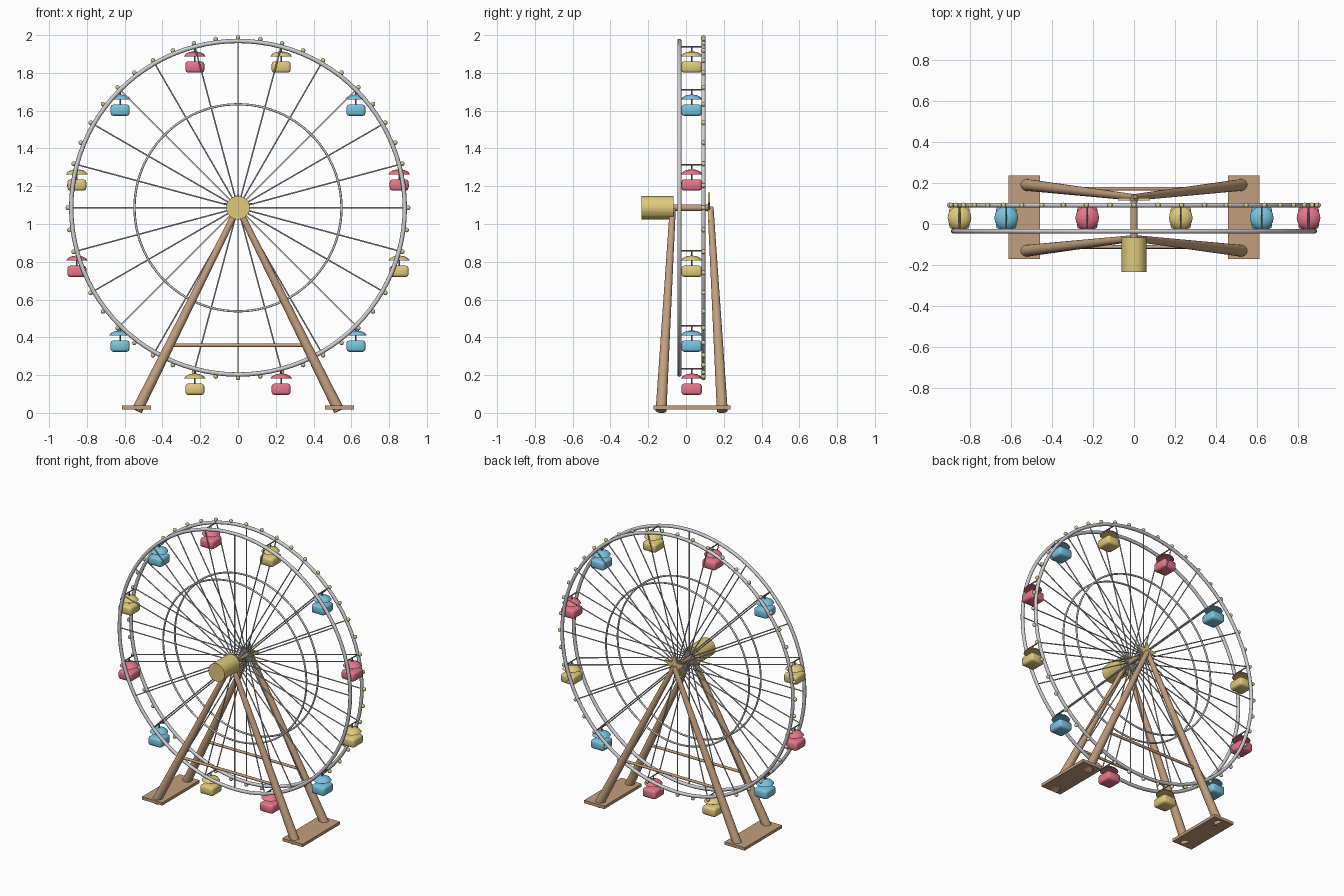
import bpy, bmesh
from math import sin, cos, pi, radians
from mathutils import Vector, Matrix

if "Cube" in bpy.data.objects:
    bpy.data.objects.remove(bpy.data.objects["Cube"], do_unlink=True)

HUB_Z = 1.086       # wheel centre height
RIM = 0.883         # wheel radius
MID_Y = 0.03        # plane halfway between the two rims
FRONT_Y, BACK_Y = -0.035, 0.092


def material(name, rgb):
    m = bpy.data.materials.new(name)
    m.use_nodes = True
    m.diffuse_color = (*rgb, 1)
    m.node_tree.nodes["Principled BSDF"].inputs["Base Color"].default_value = (*rgb, 1)
    return m


TAN = material("tan wood", (0.54, 0.35, 0.21))
YELLOW = material("yellow", (0.74, 0.6, 0.2))
BULB = material("pale yellow", (0.68, 0.63, 0.32))
BLUE = material("blue", (0.19, 0.56, 0.74))
RED = material("red", (0.8, 0.18, 0.26))
SILVER = material("silver", (0.63, 0.63, 0.66))
STEEL = material("grey steel", (0.25, 0.25, 0.27))


def finish(bm, name, mat, angle=40):
    bmesh.ops.recalc_face_normals(bm, faces=bm.faces)
    mesh = bpy.data.meshes.new(name)
    bm.to_mesh(mesh)
    bm.free()
    mesh.materials.append(mat)
    mesh.shade_smooth()
    mesh.set_sharp_from_angle(angle=radians(angle))
    obj = bpy.data.objects.new(name, mesh)
    bpy.context.collection.objects.link(obj)
    return obj


def rod(bm, a, b, r1, r2=None, sides=12):
    """Capped rod, optionally tapered, from point a to point b."""
    a, b = Vector(a), Vector(b)
    d = b - a
    turn = d.to_track_quat('Z', 'Y').to_matrix().to_4x4()
    bmesh.ops.create_cone(bm, cap_ends=True, segments=sides, radius1=r1,
                          radius2=r1 if r2 is None else r2, depth=d.length,
                          matrix=Matrix.Translation((a + b) / 2) @ turn)


def box(bm, centre, size):
    bmesh.ops.create_cube(bm, size=1, matrix=Matrix.Translation(centre)
                          @ Matrix.Diagonal((*size, 1)))


def lathe(bm, profile, centre, sides):
    """Spin a (radius, height) profile about a vertical axis."""
    c = Vector(centre)
    verts = [bm.verts.new(c + Vector((r, 0, z))) for r, z in profile]
    edges = [bm.edges.new(pair) for pair in zip(verts, verts[1:])]
    bmesh.ops.spin(bm, geom=verts + edges, cent=c, axis=(0, 0, 1),
                   angle=2 * pi, steps=sides, use_duplicate=False)
    bmesh.ops.remove_doubles(bm, verts=bm.verts, dist=0.0001)


def hoop(name, radius, tube, y, mat, steps=96, sides=10):
    """Round tube bent into a wheel ring."""
    bm = bmesh.new()
    rings = []
    for i in range(steps):
        a = 2 * pi * i / steps
        ring = []
        for j in range(sides):
            t = 2 * pi * j / sides
            r = radius + tube * cos(t)
            ring.append(bm.verts.new((r * sin(a), y + tube * sin(t), HUB_Z + r * cos(a))))
        rings.append(ring)
    for i in range(steps):
        p, q = rings[i], rings[(i + 1) % steps]
        for j in range(sides):
            k = (j + 1) % sides
            bm.faces.new((p[j], p[k], q[k], q[j]))
    return finish(bm, name, mat, 60)


def on_wheel(degrees, radius, y):
    a = radians(degrees)
    return Vector((radius * sin(a), y, HUB_Z + radius * cos(a)))


# Wheel sides: outer rim, inner ring and spokes
for side, y in (("front", FRONT_Y), ("back", BACK_Y)):
    hoop(side + "_rim", RIM, 0.0115, y, SILVER)
    hoop(side + "_inner_ring", 0.548, 0.006, y, SILVER, sides=8)
    bm = bmesh.new()
    for i in range(24):
        rod(bm, on_wheel(15 * i, 0.01, y), on_wheel(15 * i, RIM, y), 0.0038, sides=8)
    finish(bm, side + "_spokes", SILVER, 60)

# Light bulbs around the back rim
bm = bmesh.new()
for i in range(48):
    bmesh.ops.create_uvsphere(bm, u_segments=10, v_segments=6, radius=0.0125,
                              matrix=Matrix.Translation(on_wheel(7.5 * i, 0.901, BACK_Y)))
finish(bm, "rim_bulbs", BULB, 60)

# Gondolas: rounded box cabin and canopy, with a pole and a pivot bar
CANOPY = [(0, -0.052), (0.058, -0.052), (0.048, -0.039), (0.03, -0.029), (0, -0.024)]
hangers = bmesh.new()
for i in range(12):
    angle = 15 + 30 * i
    pivot = on_wheel(angle, RIM, MID_Y)
    paint = (YELLOW, BLUE, RED)[i % 3]
    bm = bmesh.new()
    box(bm, pivot - Vector((0, 0, 0.108)), (0.1, 0.108, 0.06))
    bmesh.ops.bevel(bm, geom=bm.edges[:], offset=0.014, segments=2, profile=0.5,
                    affect='EDGES')
    finish(bm, f"gondola_cabin_{i + 1}", paint, 50)
    bm = bmesh.new()
    lathe(bm, CANOPY, pivot, 16)
    finish(bm, f"gondola_canopy_{i + 1}", paint, 35)
    rod(hangers, pivot, pivot - Vector((0, 0, 0.085)), 0.004, sides=8)
    rod(hangers, on_wheel(angle, RIM, FRONT_Y), on_wheel(angle, RIM, BACK_Y), 0.004, sides=8)
finish(hangers, "gondola_hangers", STEEL, 60)

# Axle and motor drum
bm = bmesh.new()
rod(bm, (0, -0.08, HUB_Z), (0, 0.125, HUB_Z), 0.018, sides=16)
finish(bm, "axle", TAN)
bm = bmesh.new()
rod(bm, (0, -0.235, HUB_Z), (0, -0.066, HUB_Z), 0.062, sides=32)
finish(bm, "motor_drum", YELLOW, 5)

# Star plate on the back of the axle
bm = bmesh.new()
points = [bm.verts.new(on_wheel(36 * i, 0.034 if i % 2 else 0.082, 0.116)) for i in range(10)]
star = bm.faces.new(points)
front = bmesh.ops.extrude_face_region(bm, geom=[star])
bmesh.ops.translate(bm, vec=(0, 0.012, 0),
                    verts=[v for v in front["geom"] if isinstance(v, bmesh.types.BMVert)])
finish(bm, "axle_star", YELLOW, 20)

# A-frame supports: tapered legs and a tie bar on each side of the wheel
for side, sign in (("front", -1), ("back", 1)):
    top = Vector((0, MID_Y + sign * 0.1, HUB_Z))
    feet = [Vector((x, MID_Y + sign * 0.162, 0.012)) for x in (-0.535, 0.535)]
    for name, foot in zip(("right", "left"), feet):
        bm = bmesh.new()
        rod(bm, foot, top, 0.029, 0.016, sides=20)
        finish(bm, f"{side}_{name}_leg", TAN)
    bm = bmesh.new()
    rod(bm, feet[0].lerp(top, 0.322), feet[1].lerp(top, 0.322), 0.009)
    finish(bm, side + "_tie_bar", TAN)

# Base plates under the legs
for name, x in (("right", -0.537), ("left", 0.537)):
    bm = bmesh.new()
    box(bm, (x, MID_Y + 0.002, 0.029), (0.155, 0.408, 0.02))
    finish(bm, name + "_base_plate", TAN)
